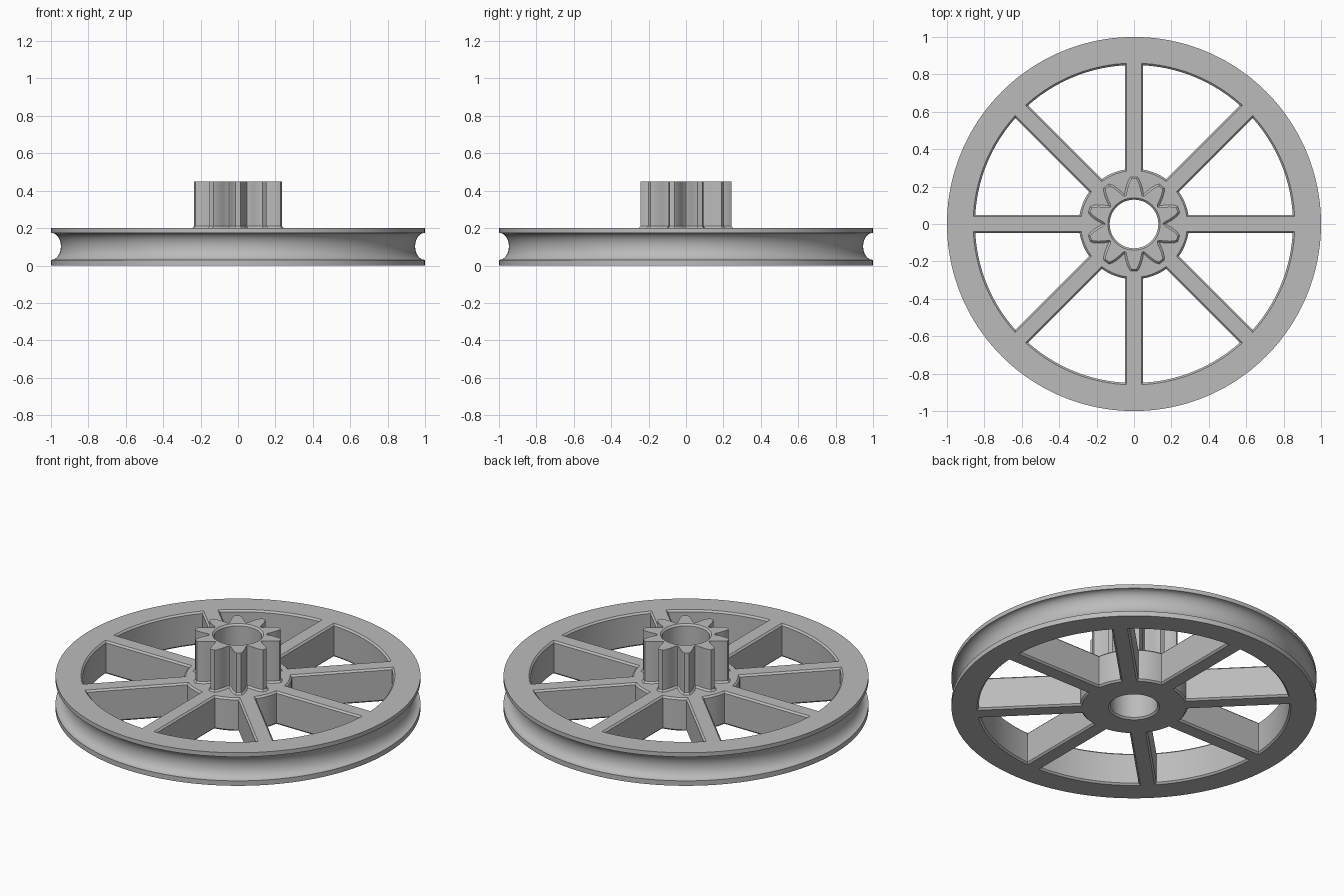
import bpy, bmesh, math
from mathutils import Matrix, Vector

HEIGHT, TOP, BORE, SOFT = 0.2, 0.45, 0.13, 0.01
TEETH, SPOKES, SIDES = 10, 8, 160

cube = bpy.data.objects.get("Cube")
if cube:
    bpy.data.objects.remove(cube, do_unlink=True)

grey = bpy.data.materials.new("plain grey")
grey.use_nodes = True
colour = (0.5, 0.5, 0.5, 1)
grey.diffuse_color = colour
grey.node_tree.nodes["Principled BSDF"].inputs["Base Color"].default_value = colour


def finish(name, bm, angle=30):
    bmesh.ops.recalc_face_normals(bm, faces=bm.faces)
    mesh = bpy.data.meshes.new(name)
    bm.to_mesh(mesh)
    bm.free()
    mesh.materials.append(grey)
    obj = bpy.data.objects.new(name, mesh)
    bpy.context.collection.objects.link(obj)
    bpy.ops.object.select_all(action='DESELECT')
    obj.select_set(True)
    bpy.context.view_layer.objects.active = obj
    bpy.ops.object.shade_smooth_by_angle(angle=math.radians(angle))
    return obj


def loft(name, loops, closed=True, angle=30):
    """Skin a series of equal-length closed loops."""
    bm = bmesh.new()
    rings = [[bm.verts.new(p) for p in loop] for loop in loops]
    pairs = list(zip(rings, rings[1:]))
    if closed:
        pairs.append((rings[-1], rings[0]))
    for a, b in pairs:
        for i in range(len(a)):
            j = (i + 1) % len(a)
            bm.faces.new((a[i], a[j], b[j], b[i]))
    return finish(name, bm, angle)


def circle(r, z, n=SIDES):
    step = math.tau / n
    return [(r * math.cos(i * step), r * math.sin(i * step), z) for i in range(n)]


def lathe(name, profile):
    return loft(name, [circle(r, z) for r, z in profile])


# Rim: softened inner edges and a rounded belt groove outside
groove = []
for i in range(17):
    a = math.pi * i / 16
    groove.append((1 - 0.053 * math.sin(a), 0.1025 - 0.0725 * math.cos(a)))
lathe("grooved_rim", [(0.85, SOFT), (0.85 + SOFT, 0), (1, 0)] + groove +
      [(1, HEIGHT), (0.85 + SOFT, HEIGHT), (0.85, HEIGHT - SOFT)])

# Hub disc with a bore through it
HUB = 0.295
lathe("hub", [(BORE, SOFT), (BORE + SOFT, 0), (HUB - SOFT, 0), (HUB, SOFT),
              (HUB, HEIGHT - SOFT), (HUB - SOFT, HEIGHT), (BORE, HEIGHT)])

# Spokes: softened bars running from hub to rim
for k in range(SPOKES):
    bm = bmesh.new()
    start, end = HUB - 0.015, 0.865
    bmesh.ops.create_cube(bm, size=1, matrix=Matrix.Translation(
        ((start + end) / 2, 0, HEIGHT / 2)) @ Matrix.Diagonal((end - start, 0.098, HEIGHT, 1)))
    long_edges = [e for e in bm.edges
                  if abs(e.verts[0].co.x - e.verts[1].co.x) > 0.1]
    bmesh.ops.bevel(bm, geom=long_edges, offset=SOFT, segments=1, affect='EDGES')
    bm.transform(Matrix.Rotation(math.tau * k / SPOKES, 4, 'Z'))
    finish(f"spoke_{k + 1}", bm)

# Pinion outline: (radius, half width) up one flank, mirrored down the other
flank = [(0.158, 0.041), (0.185, 0.036), (0.21, 0.029), (0.23, 0.021), (0.243, 0.013)]
tooth = [(r, -w) for r, w in flank] + [(r, w) for r, w in reversed(flank)]
outline = []
for k in range(TEETH):
    turn = Matrix.Rotation(math.pi / 2 + math.tau * k / TEETH, 2)
    outline += [turn @ Vector(p) for p in tooth]
    valley = Matrix.Rotation(math.pi / TEETH, 2)
    outline.append(turn @ valley @ Vector((0.155, 0)))


def grown(points, d):
    """Push a counter-clockwise outline outward by d."""
    result = []
    for i, p in enumerate(points):
        a = (p - points[i - 1]).normalized()
        b = (points[(i + 1) % len(points)] - p).normalized()
        t = (a + b).normalized()
        result.append(p + Vector((t.y, -t.x)) * d)
    return result


def at(points, z):
    return [(p.x, p.y, z) for p in points]


# Pinion: flared foot, straight teeth, chamfered bore mouth
inner = [p.normalized() for p in outline]
loft("pinion", [
    at([p * BORE for p in inner], HEIGHT),
    at(grown(outline, SOFT), HEIGHT),
    at(outline, HEIGHT + SOFT),
    at(outline, TOP),
    at([p * (BORE + SOFT) for p in inner], TOP),
    at([p * BORE for p in inner], TOP - SOFT),
])
